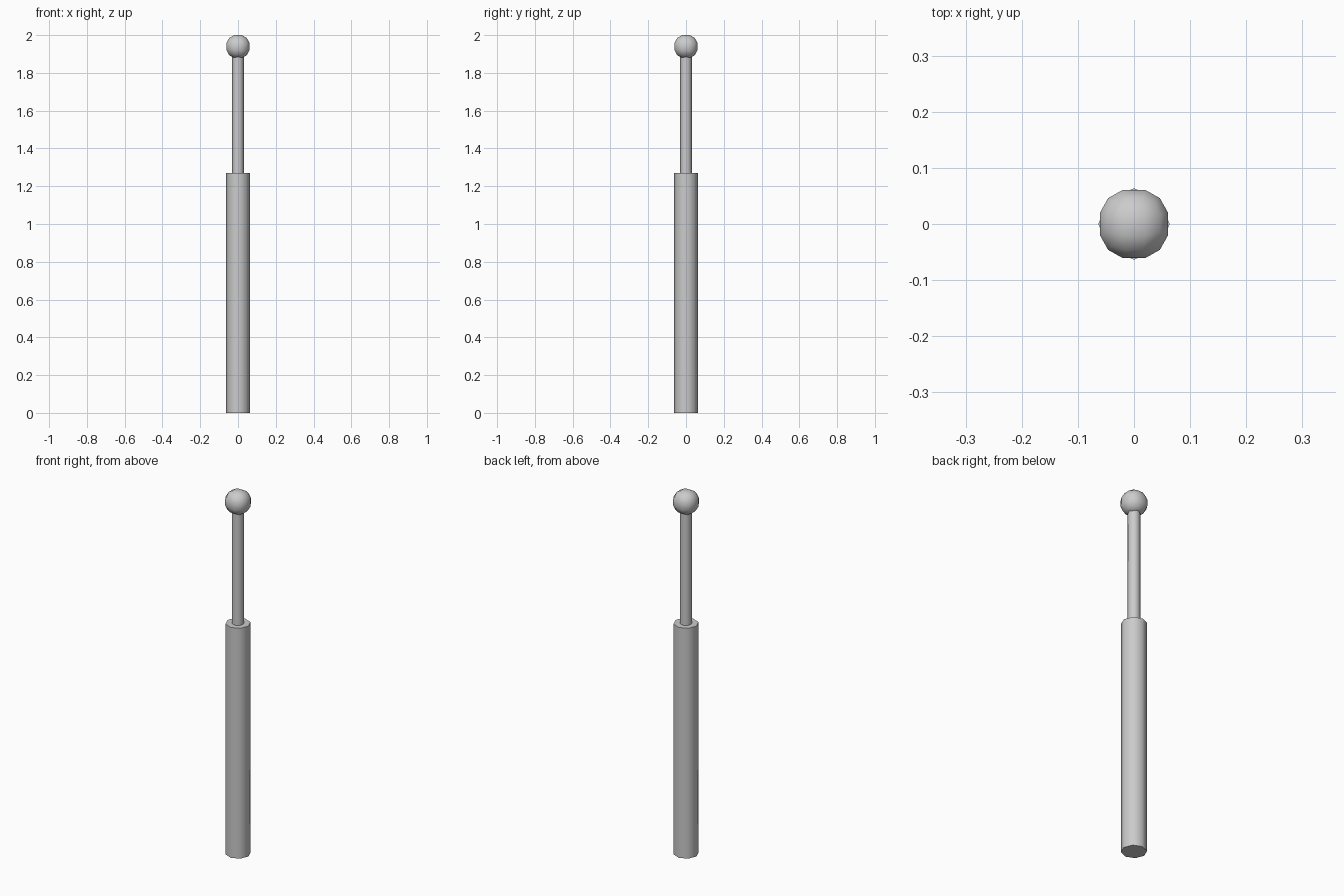
import bpy, bmesh, math
from mathutils import Matrix

if "Cube" in bpy.data.objects:
    bpy.data.objects.remove(bpy.data.objects["Cube"])


def finish(bm, name):
    me = bpy.data.meshes.new(name)
    bm.to_mesh(me)
    bm.free()
    ob = bpy.data.objects.new(name, me)
    bpy.context.collection.objects.link(ob)
    bpy.ops.object.select_all(action='DESELECT')
    ob.select_set(True)
    bpy.context.view_layer.objects.active = ob
    bpy.ops.object.shade_smooth_by_angle(angle=math.radians(46))
    return ob


def rod(name, radius, z0, z1, sides):
    bm = bmesh.new()
    bmesh.ops.create_cone(bm, cap_ends=True, segments=sides, radius1=radius,
                          radius2=radius, depth=z1 - z0,
                          matrix=Matrix.Translation((0, 0, (z0 + z1) / 2)))
    return finish(bm, name)


# thick lower sleeve and thin upper rod
rod("lower_sleeve", 0.0635, 0.0, 1.27, 8)
rod("upper_rod", 0.031, 1.26, 1.89, 8)

# ball end: cube with 3x3 faces per side, pushed out to a sphere
bm = bmesh.new()
bmesh.ops.create_cube(bm, size=2)
bmesh.ops.subdivide_edges(bm, edges=bm.edges[:], cuts=2, use_grid_fill=True)
for v in bm.verts:
    v.co = v.co.normalized() * 0.067
bmesh.ops.translate(bm, verts=bm.verts[:], vec=(0, 0, 1.9394))
finish(bm, "ball_end")
